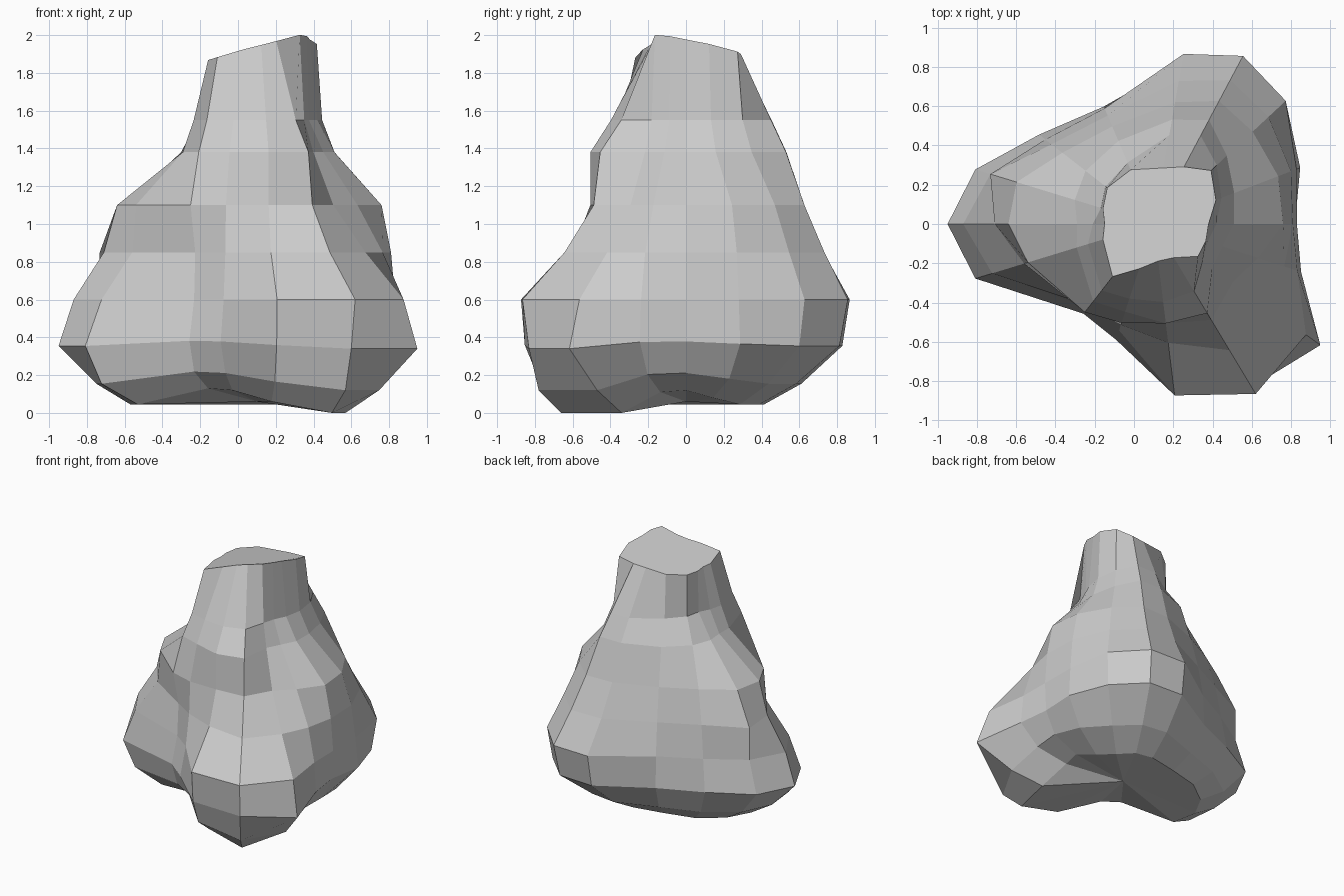
import bpy, bmesh
from math import radians, cos, sin

# Bearings of the rock's ridges and hollows around its upright axis
AXIS_X = 0.10
BEARINGS = [0, 21, 43, 62, 80, 113, 142, 163, 180, 197, 232, 252, 277, 301, 324, 342]

# Height of each contour and its reach at every bearing
CONTOURS = {
    0.00: [.44, .40, .42, .44, .42, .40, .50, .60, .67, .66, .42, .42, .64, .77, .58, .44],
    0.12: [.64, .64, .64, .66, .62, .54, .64, .78, .85, .86, .54, .54, .78, .91, .80, .66],
    0.34: [.72, .80, .88, .92, .84, .65, .74, .95, 1.05, .95, .58, .62, .86, .97, 1.05, .79],
    0.60: [.73, .78, .92, .97, .88, .64, .70, .87, .97, .86, .54, .57, .88, 1.01, .96, .77],
    0.85: [.71, .75, .80, .83, .74, .60, .66, .87, .81, .69, .53, .54, .61, .75, .71, .70],
    1.10: [.66, .68, .69, .71, .63, .54, .59, .73, .74, .67, .57, .53, .51, .57, .50, .56],
    1.38: [.41, .44, .51, .60, .54, .46, .44, .42, .39, .41, .50, .47, .51, .53, .37, .37],
    1.55: [.32, .37, .44, .51, .46, .34, .31, .28, .31, .35, .43, .40, .40, .40, .31, .29],
}
CROWN = [.28, .34, .40, .33, .29, .30, .30, .27, .25, .27, .34, .24, .19, .20, .28, .28]

# How far the underside arches up in the hollows and under the lighter feet
ARCH = {0: .12, 342: .11, 232: .13, 252: .12, 277: .06, 21: .08}
ARCH.update({a: .045 for a in BEARINGS[2:10]})


def ring(bm, reaches, height):
    """Add one closed contour; height is a function of x, y and bearing."""
    verts = []
    for a, r in zip(BEARINGS, reaches):
        x, y = AXIS_X + r * cos(radians(a)), r * sin(radians(a))
        verts.append(bm.verts.new((x, y, height(x, y, a))))
    return verts


def arched(z):
    return lambda x, y, a: z + ARCH.get(a, 0) * max(0, 1 - z / 0.5)


def crown_height(x, y, a):
    return 1.87 + 0.26 * (x + 0.15) - 0.45 * (x + 0.15) * (y + 0.13)


# Boulder: contours lofted up to a slanted crown
bm = bmesh.new()
rings = [ring(bm, r, arched(z)) for z, r in CONTOURS.items()]
rings.append(ring(bm, CROWN, crown_height))
n = len(BEARINGS)
for low, high in zip(rings, rings[1:]):
    for i in range(n):
        j = (i + 1) % n
        bm.faces.new((low[i], low[j], high[j], high[i]))
bm.faces.new(rings[-1])

# Underside: gathered to a hub between the three feet
hub = bm.verts.new((AXIS_X, 0, 0.06))
for i in range(n):
    bm.faces.new((rings[0][(i + 1) % n], rings[0][i], hub))

bmesh.ops.recalc_face_normals(bm, faces=bm.faces)
mesh = bpy.data.meshes.new("boulder")
bm.to_mesh(mesh)
bm.free()
bpy.context.collection.objects.link(bpy.data.objects.new("boulder", mesh))
